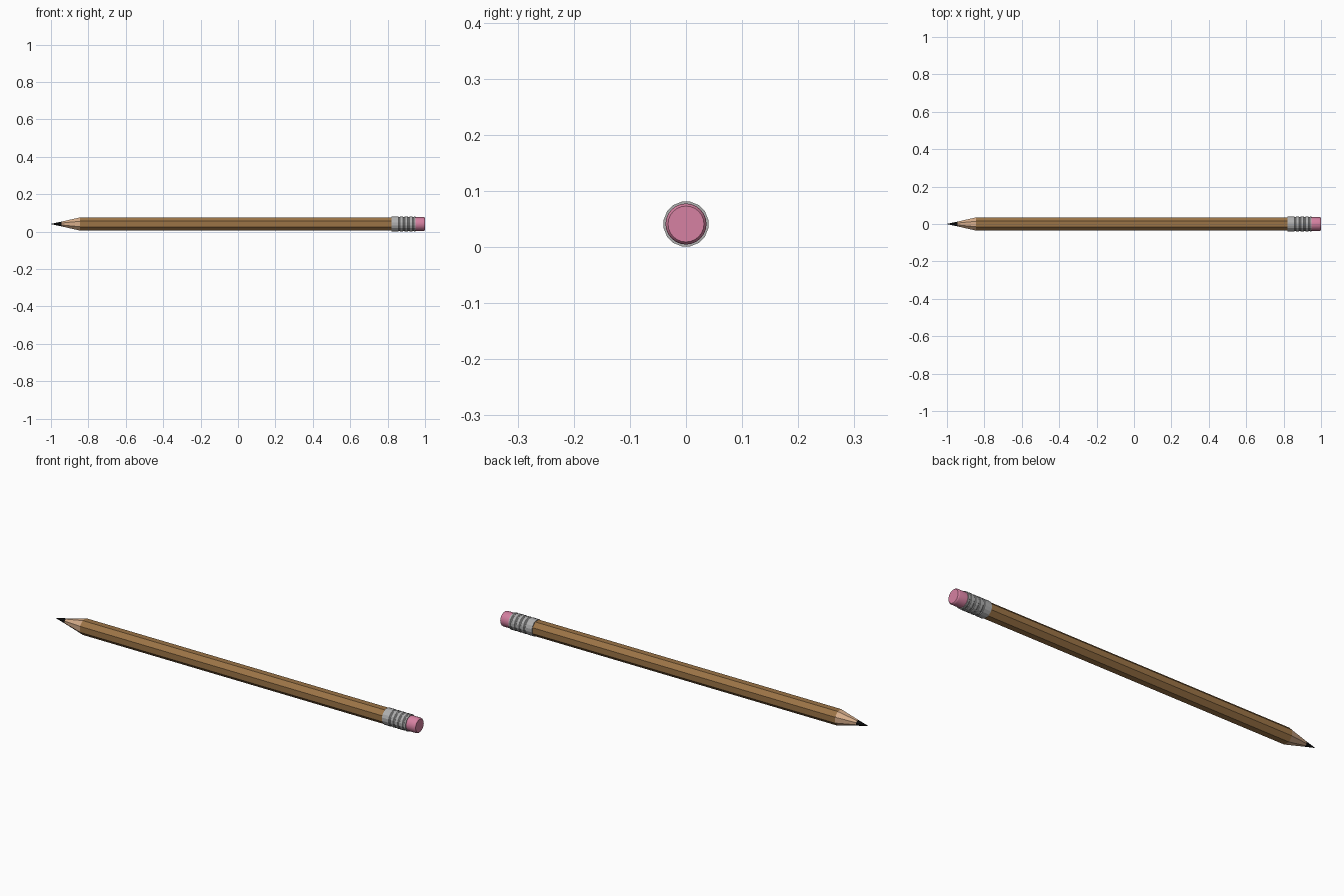
import bpy, bmesh, math

if "Cube" in bpy.data.objects:
    bpy.data.objects.remove(bpy.data.objects["Cube"])

CZ = 0.041  # height of the pencil axis


def material(name, rgb):
    m = bpy.data.materials.new(name)
    m.diffuse_color = (*rgb, 1)
    m.use_nodes = True
    m.node_tree.nodes["Principled BSDF"].inputs["Base Color"].default_value = m.diffuse_color
    return m


BROWN = material("brown paint", (0.33, 0.175, 0.062))
WOOD = material("bare wood", (0.66, 0.41, 0.25))
METAL = material("grey metal", (0.43, 0.43, 0.43))
PINK = material("pink rubber", (0.67, 0.22, 0.36))
BLACK = material("graphite", (0.006, 0.006, 0.006))


def lathe(name, profile, sides, mat, smooth=False, phase=0.0):
    """Sweep (x, radius) points round the pencil axis and cap both ends."""
    bm = bmesh.new()
    rings = []
    for x, r in profile:
        rings.append([bm.verts.new((x, r * math.cos(a), CZ + r * math.sin(a)))
                      for a in (2 * math.pi * i / sides + phase for i in range(sides))])
    for a, b in zip(rings, rings[1:]):
        for i in range(sides):
            j = (i + 1) % sides
            bm.faces.new((a[i], a[j], b[j], b[i]))
    bm.faces.new(rings[0])
    bm.faces.new(rings[-1])
    bmesh.ops.recalc_face_normals(bm, faces=bm.faces)
    me = bpy.data.meshes.new(name)
    bm.to_mesh(me)
    bm.free()
    me.materials.append(mat)
    ob = bpy.data.objects.new(name, me)
    bpy.context.collection.objects.link(ob)
    if smooth:
        bpy.ops.object.select_all(action='DESELECT')
        ob.select_set(True)
        bpy.context.view_layer.objects.active = ob
        bpy.ops.object.shade_smooth_by_angle(angle=math.radians(35))
    return ob


# Faceted painted body, sharpened cone and lead
STEP = math.pi / 8
lathe("body", [(-0.845, 0.0385), (0.83, 0.0385)], 8, BROWN, phase=STEP)
lathe("sharpened_wood", [(-0.845, 0.0380), (-0.945, 0.0135)], 8, WOOD, phase=STEP)
lathe("lead_tip", [(-0.945, 0.0135), (-1.0, 0.0008)], 8, BLACK, phase=STEP)

# Metal ferrule with pressed grooves
ferrule = [(0.82, 0.037), (0.82, 0.0405)]
for x in (0.862, 0.887, 0.912, 0.937):
    ferrule += [(x - 0.005, 0.0405), (x - 0.002, 0.0382), (x + 0.002, 0.0382), (x + 0.005, 0.0405)]
ferrule += [(0.95, 0.0405), (0.95, 0.034)]
lathe("ferrule", ferrule, 16, METAL, phase=math.pi / 16)

# Eraser with a softened rim
lathe("eraser", [(0.94, 0.0365), (0.992, 0.0365), (0.997, 0.0350), (1.0, 0.0320)], 24, PINK, smooth=True)
